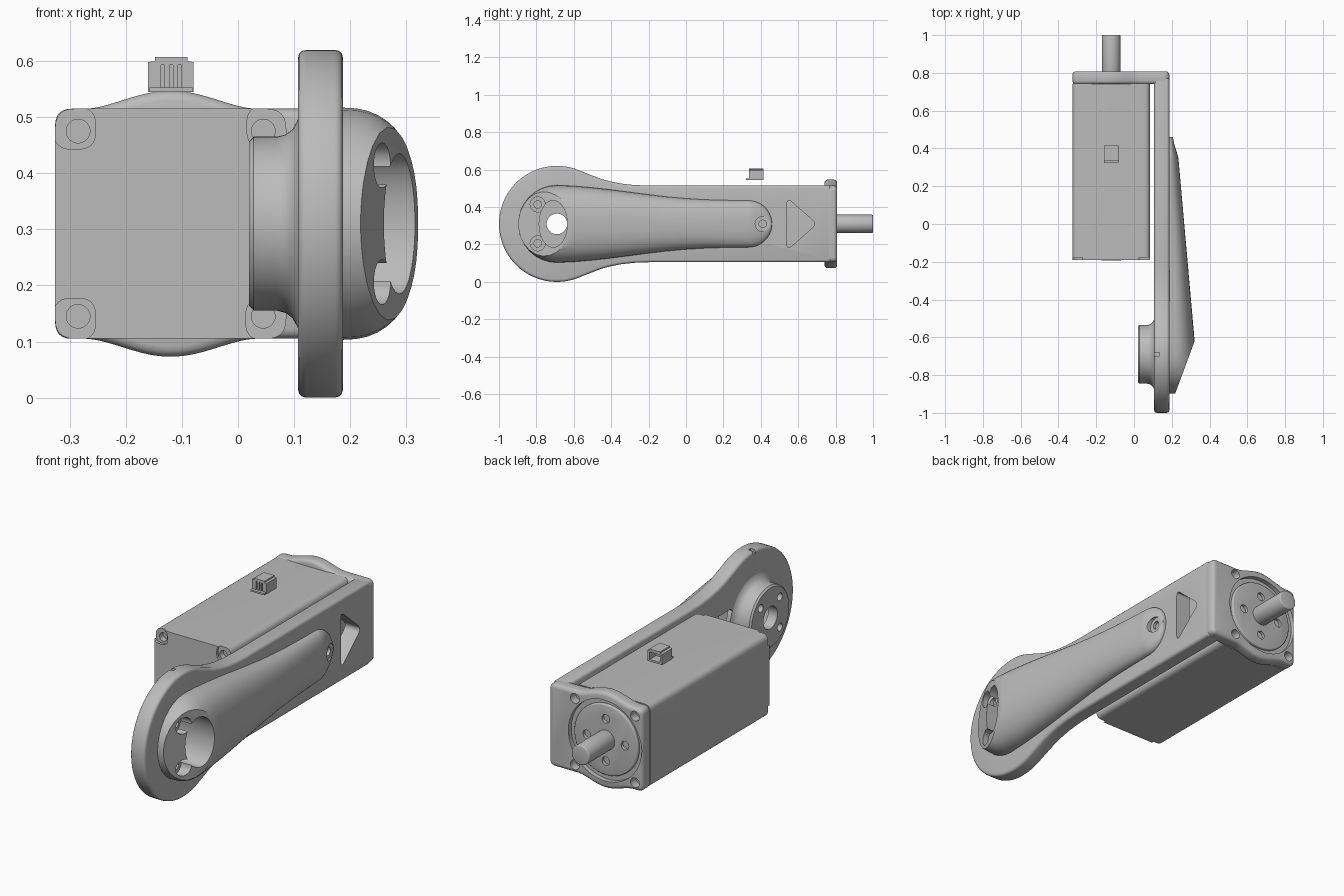
import bpy, bmesh, math
from mathutils import Vector

cube = bpy.data.objects.get("Cube")
if cube:
    bpy.data.objects.remove(cube)

grey = bpy.data.materials.new("metal_grey")
grey.use_nodes = True
grey.diffuse_color = (0.5, 0.5, 0.5, 1)
grey.node_tree.nodes["Principled BSDF"].inputs["Base Color"].default_value = (0.5, 0.5, 0.5, 1)

MX, MZ = -0.12, 0.31      # motor axis
HY = -0.69                # hub axis


def finish(name, bm):
    bmesh.ops.recalc_face_normals(bm, faces=bm.faces)
    mesh = bpy.data.meshes.new(name)
    bm.to_mesh(mesh)
    bm.free()
    mesh.materials.append(grey)
    ob = bpy.data.objects.new(name, mesh)
    bpy.context.collection.objects.link(ob)
    return ob


def activate(ob):
    bpy.ops.object.select_all(action='DESELECT')
    ob.select_set(True)
    bpy.context.view_layer.objects.active = ob


def apply(ob, mod):
    activate(ob)
    bpy.ops.object.modifier_apply(modifier=mod.name)


def loft(name, rings):
    """Skin closed rings of equal length and cap both ends."""
    bm = bmesh.new()
    vs = [[bm.verts.new(p) for p in ring] for ring in rings]
    n = len(vs[0])
    for a, b in zip(vs, vs[1:]):
        for i in range(n):
            bm.faces.new((a[i], a[(i + 1) % n], b[(i + 1) % n], b[i]))
    bm.faces.new(vs[0])
    bm.faces.new(vs[-1])
    return finish(name, bm)


def prism(name, pts, axis, lo, hi, bevel=0):
    """Extrude (y,z) points along x, or (x,z) points along y."""
    place = (lambda p, d: (d, p[0], p[1])) if axis == 'x' else (lambda p, d: (p[0], d, p[1]))
    ob = loft(name, [[place(p, d) for p in pts] for d in (lo, hi)])
    if bevel:
        m = ob.modifiers.new("edge", 'BEVEL')
        m.width, m.segments, m.limit_method, m.angle_limit = bevel, 3, 'ANGLE', math.radians(50)
        apply(ob, m)
    return ob


def oval(u, v, ru, rv=None, n=48):
    rv = rv or ru
    return [(u + ru * math.cos(i * math.tau / n), v + rv * math.sin(i * math.tau / n)) for i in range(n)]


def rounded(corners, r, n=6):
    """Polygon with rounded corners."""
    out = []
    for i, c in enumerate(corners):
        c, p, q = Vector(c), Vector(corners[i - 1]), Vector(corners[(i + 1) % len(corners)])
        a, b = c + (p - c).normalized() * r, c + (q - c).normalized() * r
        for k in range(n + 1):
            t = k / n
            out.append(tuple(a * (1 - t) ** 2 + c * 2 * t * (1 - t) + b * t * t))
    return out


def rect(u0, u1, v0, v1):
    return [(u0, v0), (u1, v0), (u1, v1), (u0, v1)]


def cut(ob, *cutters):
    for c in cutters:
        c.hide_render = True
        m = ob.modifiers.new("cut", 'BOOLEAN')
        m.operation, m.solver, m.object = 'DIFFERENCE', 'EXACT', c
        apply(ob, m)
        bpy.data.objects.remove(c)


def hole(axis, u, v, r, lo, hi, rv=None):
    return prism("cutter", oval(u, v, r, rv), axis, lo, hi)


parts = []
corners = [(sx, sz) for sx in (-1, 1) for sz in (-1, 1)]

# Motor body with stepped corners and screw holes on its front
motor = prism("motor_body", rounded(rect(-0.326, 0.086, 0.105, 0.515), 0.035), 'y', -0.19, 0.745)
for sx, sz in corners:
    x, z = MX + sx * 0.171, MZ + sz * 0.17
    cut(motor, prism("cutter", rounded(rect(x - 0.035, x + 0.04, z - 0.035, z + 0.04) if sx > 0 and sz > 0
                     else rect(x - 0.037, x + 0.037, z - 0.037, z + 0.037), 0.03), 'y', -0.25, -0.178),
        hole('y', MX + sx * 0.165, MZ + sz * 0.165, 0.021, -0.25, -0.15))
parts.append(motor)
parts.append(prism("motor_rear_cap", oval(MX, MZ, 0.052), 'y', -0.192, -0.17))

# Bracket side plate: round head blending into a straight arm
upper = [(HY + 0.31 * math.cos(math.radians(a)), 0.31 * math.sin(math.radians(a)))
         for a in range(180, 64, -4)]
upper += [(-0.5, 0.258), (-0.45, 0.239), (-0.4, 0.226), (-0.35, 0.216), (-0.28, 0.208), (-0.2, 0.205), (0.775, 0.205)]
outline = [(y, MZ + h) for y, h in upper] + [(y, MZ - h) for y, h in reversed(upper[1:])]
plate = prism("side_plate", outline, 'x', 0.107, 0.187, 0.014)
cut(plate,
    prism("cutter", rounded([(0.54, 0.17), (0.54, 0.45), (0.70, 0.31)], 0.035), 'x', 0, 0.3),
    hole('x', -0.71, MZ, 0.075, 0, 0.3, 0.125),
    prism("cutter", rounded(rect(-0.52, -0.36, 0.22, 0.40), 0.03), 'x', 0, 0.3),
    prism("cutter", rect(HY - 0.01, HY + 0.01, 0.605, 0.7), 'x', 0.05, 0.135))
parts.append(plate)

# Bracket end plate with round bulges above and below the shaft
top = [(MX + 0.15 * t / 12, 0.205 + 0.032 * (0.5 + 0.5 * math.cos(math.pi * t / 12)) ** 0.8)
       for t in range(-12, 13)]
ends = rounded(rect(-0.326, 0.187, 0.105, 0.515), 0.03)
half = len(ends) // 2
bulged = (ends[:7] + [(x, MZ - h) for x, h in top] + ends[7:21]
          + [(x, MZ + h) for x, h in reversed(top)] + ends[21:])
end_plate = prism("end_plate", bulged, 'y', 0.74, 0.808, 0.018)
cut(end_plate, hole('y', MX, MZ, 0.2, 0.785, 0.9))
for sx, sz in corners:
    cut(end_plate, hole('y', MX + sx * 0.165, MZ + sz * 0.165, 0.024, 0.765, 0.9))
parts.append(end_plate)

# Motor front face and output shaft
flange = prism("motor_flange", oval(MX, MZ, 0.175), 'y', 0.76, 0.8, 0.006)
for k in range(4):
    a = k * math.pi / 2
    cut(flange, hole('y', MX + 0.105 * math.cos(a), MZ + 0.105 * math.sin(a), 0.021, 0.775, 0.9))
parts.append(flange)
parts.append(prism("output_shaft", oval(MX, MZ, 0.049), 'y', 0.78, 1.0, 0.006))

# Hub boss on the inner side of the round head
hub_profile = [(0.02, 0.147), (0.028, 0.155), (0.07, 0.155), (0.085, 0.159),
               (0.097, 0.168), (0.105, 0.182), (0.108, 0.19), (0.13, 0.19)]
hub = loft("hub_boss", [[(x, y, z) for y, z in oval(HY, MZ, r, n=64)] for x, r in hub_profile])
cut(hub, hole('x', -0.71, MZ, 0.075, 0.07, 0.3, 0.125), hole('x', HY, MZ, 0.055, 0, 0.3))
for sy, sz in corners:
    cut(hub, hole('x', HY + sy * 0.075, MZ + sz * 0.075, 0.019, 0, 0.055))
parts.append(hub)


# Domed cover along the outer side, hollow, with a sloped front face
def dome(y, hw, h, base=0.185, n=24, power=2 / 2.4):
    ring = []
    for i in range(n + 1):
        c, s = math.cos(math.pi * i / n), math.sin(math.pi * i / n)
        ring.append((base + h * max(s, 0) ** power, y, MZ + hw * math.copysign(abs(c) ** power, c)))
    return ring


def crest(y):
    return 0.05 + 0.086 * (0.35 - y) / 0.97 if y < 0.35 else 0.05 - 0.27 * (y - 0.35)


nose = [(0.335 + 0.125 * math.sin(a), 0.125 * math.cos(a)) for a in (1.5, 1.3, 1.1, 0.9, 0.7, 0.5, 0.3, 0.12)]
body = [(0.335, 0.125), (0.2, 0.127), (0.1, 0.13), (0, 0.136), (-0.1, 0.145), (-0.2, 0.157),
        (-0.3, 0.17), (-0.4, 0.183), (-0.5, 0.194), (-0.6, 0.203), (-0.69, 0.207)]
tail = [(HY - 0.207 * math.sin(a), 0.207 * math.cos(a)) for a in (0.2, 0.4, 0.6, 0.8, 1.0, 1.2, 1.35, 1.5)]
cover = loft("domed_cover", [dome(y, hw, crest(y)) for y, hw in nose + body + tail])
bm = bmesh.new()
bm.from_mesh(cover.data)
res = bmesh.ops.bisect_plane(bm, geom=bm.verts[:] + bm.edges[:] + bm.faces[:], plane_co=(0.321, -0.62, 0),
                             plane_no=(0.27, -0.10, 0), clear_outer=True)
bmesh.ops.edgeloop_fill(bm, edges=[e for e in res['geom_cut'] if isinstance(e, bmesh.types.BMEdge)])
bmesh.ops.recalc_face_normals(bm, faces=bm.faces)
bm.to_mesh(cover.data)
bm.free()
cavity = loft("cutter", [dome(y, hw - 0.06, crest(y) - 0.025, 0.17) for y, hw in body if -0.65 < y < 0])
cut(cover, cavity, hole('x', -0.71, MZ, 0.075, 0.1, 0.5, 0.125))
for sz in (-1, 1):
    cut(cover, hole('x', -0.793, MZ + sz * 0.104, 0.04, 0.215, 0.5),
        hole('x', -0.793, MZ + sz * 0.104, 0.02, 0.195, 0.5))
cut(cover, hole('x', 0.41, MZ, 0.04, 0.207, 0.4), hole('x', 0.41, MZ, 0.02, 0.192, 0.4))
parts.append(cover)

# Cable connector above the motor
shape = [(-0.16, 0.545), (-0.079, 0.545), (-0.079, 0.598), (-0.09, 0.6), (-0.09, 0.607),
         (-0.148, 0.607), (-0.148, 0.6), (-0.16, 0.598)]
plug = prism("cable_connector", shape, 'y', 0.337, 0.415)
cut(plug, prism("cutter", rect(-0.148, -0.091, 0.555, 0.592), 'y', 0.365, 0.5))
for x in (-0.134, -0.119, -0.104):
    cut(plug, prism("cutter", rect(x - 0.003, x + 0.003, 0.53, 0.593), 'y', 0.3, 0.35))
parts.append(plug)
parts.append(prism("connector_lip", rect(-0.158, -0.081, 0.545, 0.553), 'y', 0.322, 0.34))

for ob in parts:
    activate(ob)
    bpy.ops.object.shade_smooth_by_angle(angle=math.radians(32))
